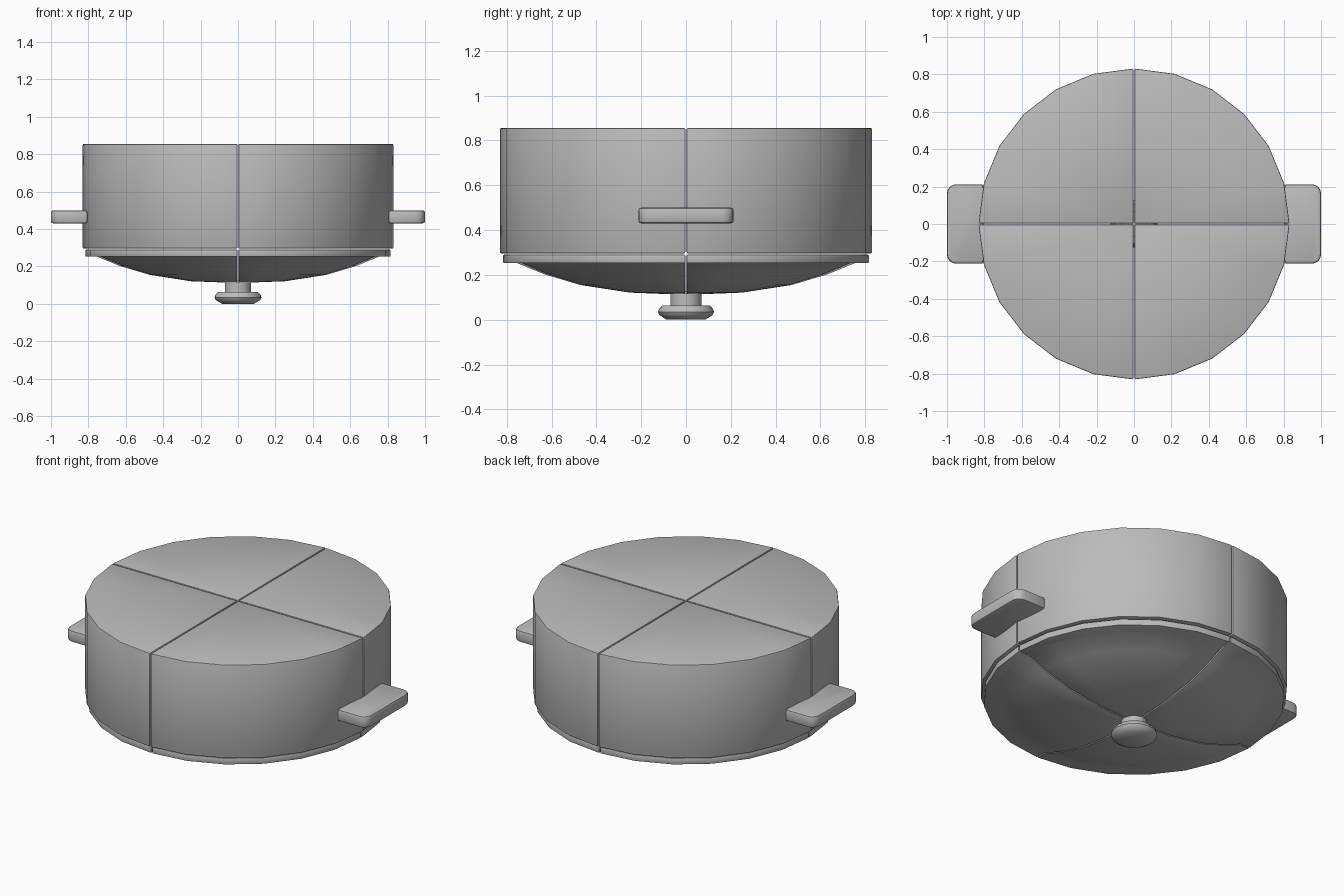
import bpy, bmesh, math

GAP = 0.003      # half the width of the seams between quarters

cube = bpy.data.objects.get("Cube")
if cube:
    bpy.data.objects.remove(cube, do_unlink=True)

grey = bpy.data.materials.new("plain_grey")
grey.use_nodes = True
COLOUR = (0.5, 0.5, 0.5, 1)
grey.diffuse_color = COLOUR
grey.node_tree.nodes["Principled BSDF"].inputs["Base Color"].default_value = COLOUR


def finish(name, bm, mirror=None):
    """Turn a bmesh into a smooth-shaded, optionally mirrored object."""
    bmesh.ops.recalc_face_normals(bm, faces=bm.faces)
    mesh = bpy.data.meshes.new(name)
    bm.to_mesh(mesh)
    bm.free()
    mesh.materials.append(grey)
    ob = bpy.data.objects.new(name, mesh)
    bpy.context.collection.objects.link(ob)
    bpy.ops.object.select_all(action='DESELECT')
    ob.select_set(True)
    bpy.context.view_layer.objects.active = ob
    bpy.ops.object.shade_smooth_by_angle(angle=math.radians(35))
    if mirror:
        mod = ob.modifiers.new("mirror", 'MIRROR')
        mod.use_axis = mirror
        mod.use_mirror_merge = False
    return ob


def bevel_sharp(bm, width, segments=2):
    edges = [e for e in bm.edges if e.calc_face_angle(0) > 0.6]
    bmesh.ops.bevel(bm, geom=edges, offset=width, segments=segments,
                    profile=0.5, affect='EDGES', clamp_overlap=True)


def revolve(profile, steps, angle, closed):
    """Sweep an (r, z) profile about z; closed profiles get end caps."""
    bm = bmesh.new()
    rings = []
    for i in range(steps + 1):
        a = angle * i / steps
        rings.append([bm.verts.new((r * math.cos(a), r * math.sin(a), z))
                      for r, z in profile])
    n = len(profile)
    for a, b in zip(rings, rings[1:]):
        for j in range(n if closed else n - 1):
            k = (j + 1) % n
            if profile[j][0] or profile[k][0]:
                bm.faces.new((a[j], a[k], b[k], b[j]))
    if closed:
        bm.faces.new(rings[0])
        bm.faces.new(rings[-1])
    bmesh.ops.remove_doubles(bm, verts=bm.verts, dist=0.0005)
    bmesh.ops.recalc_face_normals(bm, faces=bm.faces)
    return bm


def quarters(name, profile, width):
    """Four separate quarter wedges with softened edges."""
    bm = revolve(profile, 6, math.pi / 2, True)
    bmesh.ops.dissolve_limit(bm, angle_limit=0.01, verts=bm.verts, edges=bm.edges)
    bevel_sharp(bm, width)
    bmesh.ops.translate(bm, verts=bm.verts, vec=(GAP, GAP, 0))
    return finish(name, bm, (True, True, False))


# Upturned hollow pot
quarters("pot_body", [(0, 0.855), (0.828, 0.855), (0.828, 0.296),
                      (0.76, 0.296), (0.76, 0.8), (0, 0.8)], 0.006)

# Shallow domed lid with a flat rim
quarters("lid", [(0.02, 0.112), (0.25, 0.121), (0.47, 0.155), (0.63, 0.203),
                 (0.75, 0.252), (0.813, 0.252), (0.813, 0.29), (0.74, 0.29),
                 (0.62, 0.24), (0.46, 0.19), (0.25, 0.156), (0.02, 0.147)], 0.004)

# Lid knob on a short stem
knob = revolve([(0, 0), (0.085, 0), (0.118, 0.02), (0.125, 0.034), (0.122, 0.046),
                (0.105, 0.064), (0.07, 0.064), (0.07, 0.125), (0, 0.125)],
               24, math.tau, False)
finish("lid_knob", knob)

# Pair of rounded slab handles
bm = bmesh.new()
bmesh.ops.create_cube(bm, size=1)
for v in bm.verts:
    v.co.x = 1.0 if v.co.x > 0 else 0.805
    v.co.y *= 0.425
    v.co.z = 0.5 if v.co.z > 0 else 0.43
corners = [e for e in bm.edges
           if all(v.co.x > 0.9 for v in e.verts)
           and abs(e.verts[0].co.z - e.verts[1].co.z) > 0.01]
bmesh.ops.bevel(bm, geom=corners, offset=0.05, segments=4, profile=0.5,
                affect='EDGES')
bevel_sharp(bm, 0.012)
finish("side_handles", bm, (True, False, False))
